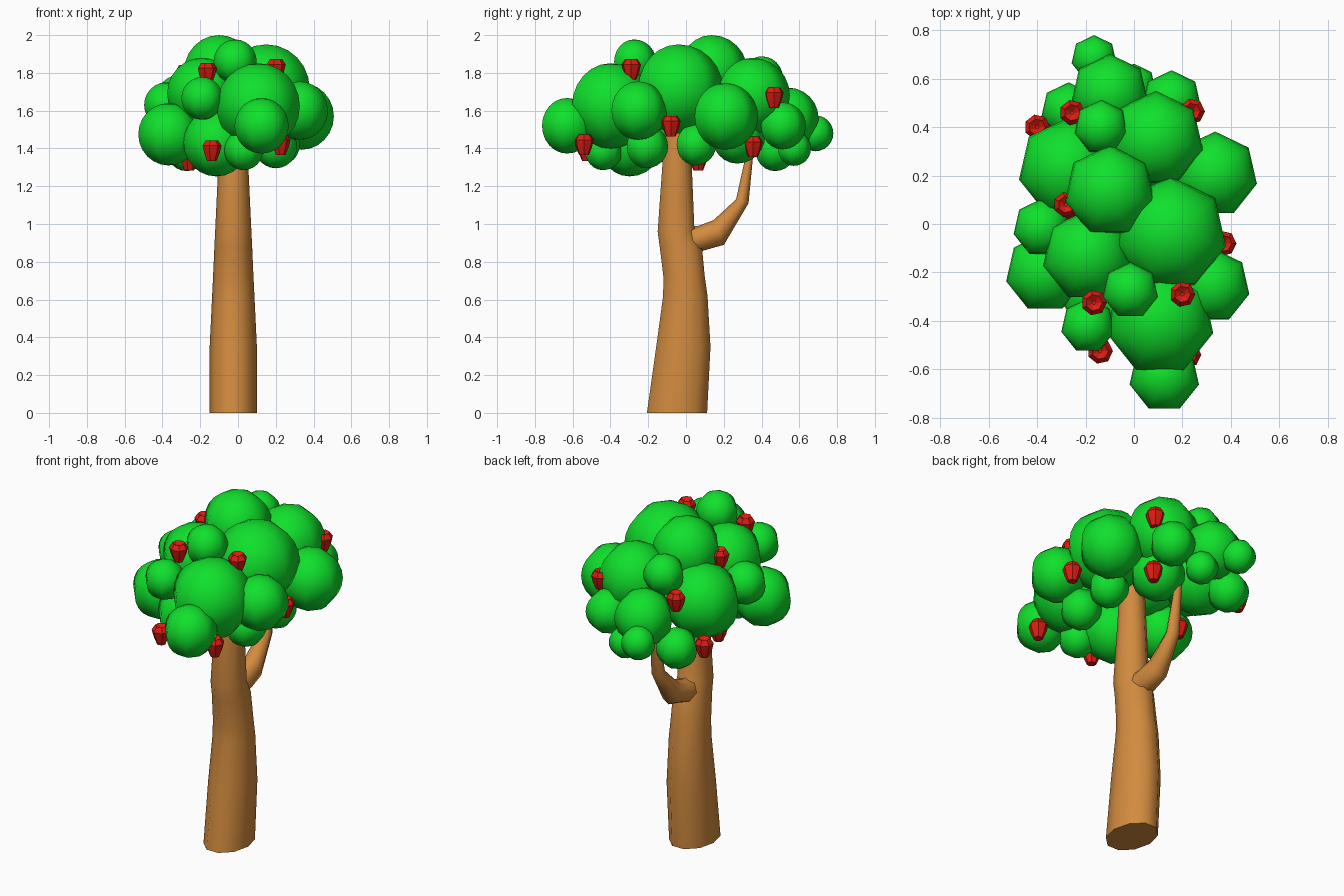
import bpy, bmesh, math
from mathutils import Vector


def material(name, rgb):
    m = bpy.data.materials.new(name)
    m.diffuse_color = (*rgb, 1)
    return m


BARK = material("bark", (0.65, 0.26, 0.05))
LEAF = material("leaf", (0.005, 0.75, 0.025))
RED = material("fruit_red", (0.72, 0.012, 0.006))


def finish(name, bm, mat, angle):
    bmesh.ops.recalc_face_normals(bm, faces=bm.faces)
    me = bpy.data.meshes.new(name)
    bm.to_mesh(me)
    bm.free()
    me.materials.append(mat)
    ob = bpy.data.objects.new(name, me)
    bpy.context.collection.objects.link(ob)
    bpy.ops.object.select_all(action='DESELECT')
    ob.select_set(True)
    bpy.context.view_layer.objects.active = ob
    bpy.ops.object.shade_smooth_by_angle(angle=math.radians(angle))
    return ob


def loft(name, rings, mat, sides=8, angle=60):
    """rings: (centre, half-width in x, in-plane vector in yz)"""
    bm = bmesh.new()
    loops = []
    for c, w, v in rings:
        loop = []
        for i in range(sides):
            a = 2 * math.pi * i / sides
            p = Vector(c) + Vector((w * math.cos(a), 0, 0)) + Vector((0, *v)) * math.sin(a)
            loop.append(bm.verts.new(p))
        loops.append(loop)
    for a, b in zip(loops, loops[1:]):
        for i in range(sides):
            j = (i + 1) % sides
            bm.faces.new((a[i], a[j], b[j], b[i]))
    bm.faces.new(loops[0])
    bm.faces.new(loops[-1])
    return finish(name, bm, mat, angle)


# Trunk: z, back/front y limits, half-width in x
X = -0.025
trunk = [(0, -0.215, 0.12, 0.125), (0.35, -0.165, 0.137, 0.125),
         (0.62, -0.127, 0.12, 0.112), (0.72, -0.125, 0.105, 0.107),
         (0.88, -0.145, 0.09, 0.1), (0.96, -0.155, 0.05, 0.096),
         (1.3, -0.13, 0.035, 0.08), (1.55, -0.11, 0.02, 0.07)]
loft("trunk", [((X, (a + b) / 2, z), w, ((b - a) / 2, 0)) for z, a, b, w in trunk], BARK, 10)

# Side branch bending up into the crown
loft("side_branch", [((X, -0.02, 0.9), 0.07, (-0.01, 0.08)),
                     ((X, 0.08, 0.925), 0.07, (-0.015, 0.065)),
                     ((X, 0.173, 0.955), 0.06, (-0.028, 0.065)),
                     ((X, 0.298, 1.12), 0.04, (-0.033, 0.01)),
                     ((X, 0.345, 1.42), 0.022, (-0.016, 0.0))], BARK)

# Crown: clumps of seven-sided balls (x, y, z, radius)
upper = [(0.107, -0.40, 1.625, 0.226), (0.15, -0.04, 1.715, 0.236),
         (-0.10, 0.135, 1.81, 0.19), (0.09, 0.35, 1.68, 0.20),
         (-0.27, 0.23, 1.59, 0.21), (-0.19, -0.13, 1.69, 0.19),
         (-0.19, -0.42, 1.665, 0.113), (-0.015, -0.275, 1.86, 0.117),
         (-0.135, 0.40, 1.775, 0.113)]
outer = [(0.335, 0.205, 1.57, 0.177), (0.325, -0.255, 1.60, 0.155),
         (0.125, -0.63, 1.52, 0.147), (-0.367, -0.20, 1.475, 0.165),
         (-0.38, -0.015, 1.63, 0.12), (-0.10, 0.54, 1.56, 0.162),
         (-0.165, 0.685, 1.48, 0.095), (0.155, 0.51, 1.52, 0.125)]
lower = [(0.0, 0.57, 1.40, 0.092), (-0.27, 0.47, 1.395, 0.115),
         (-0.115, -0.30, 1.43, 0.178), (0.03, -0.44, 1.39, 0.105),
         (0.20, -0.21, 1.41, 0.115), (0.06, 0.27, 1.47, 0.15),
         (0.22, 0.05, 1.42, 0.11)]
for group, balls in (("upper", upper), ("outer", outer), ("lower", lower)):
    for i, (x, y, z, r) in enumerate(balls):
        bm = bmesh.new()
        bmesh.ops.create_uvsphere(bm, u_segments=7, v_segments=12, radius=r)
        ob = finish(f"{group}_foliage_{i + 1}", bm, LEAF, 80)
        ob.location = (x, y, z)

# Fruit: small lathed shape, wide shoulders and dimpled top
profile = [(0.026, -0.056), (0.043, -0.015), (0.053, 0.025), (0.034, 0.053), (0.008, 0.035)]
fruit = loft("fruit_1", [((0, 0, z), r, (r, 0)) for r, z in profile], RED, 7, 30)
spots = [(0.2, -0.29, 1.82), (-0.165, -0.325, 1.80), (-0.14, -0.525, 1.39),
         (0.225, -0.54, 1.42), (0.37, -0.08, 1.52), (0.24, 0.465, 1.67),
         (-0.28, 0.08, 1.79), (-0.255, 0.46, 1.67), (-0.40, 0.40, 1.41),
         (0.16, 0.355, 1.41), (-0.26, 0.065, 1.34)]
fruit.location = spots[0]
for i, s in enumerate(spots[1:]):
    ob = bpy.data.objects.new(f"fruit_{i + 2}", fruit.data)
    bpy.context.collection.objects.link(ob)
    ob.location = s
